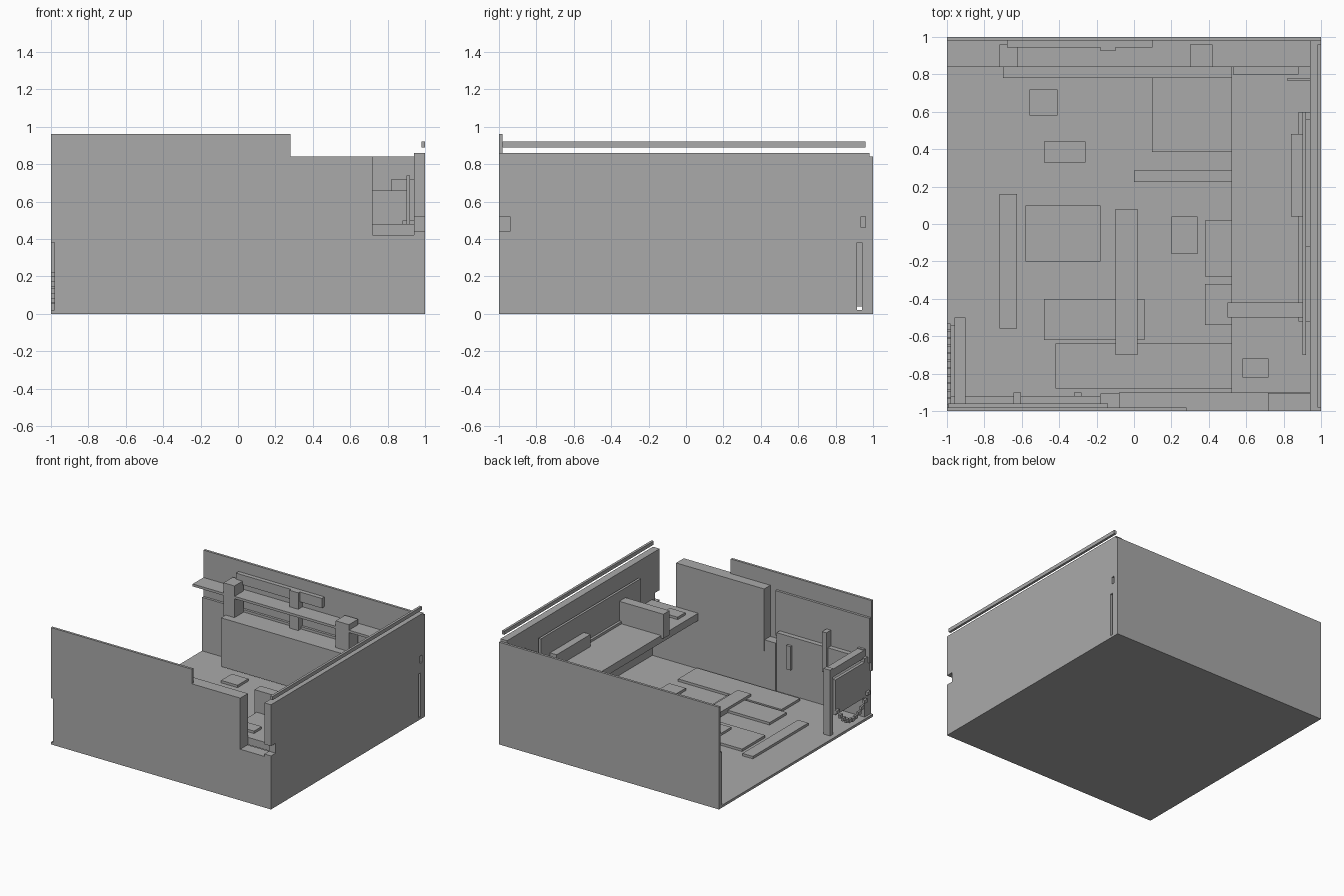
import bpy
import bmesh
from mathutils import Vector

default_cube = bpy.data.objects.get("Cube")
if default_cube:
    bpy.data.objects.remove(default_cube, do_unlink=True)

# One plain material for the whole room
grey = bpy.data.materials.new("plain_grey")
grey.use_nodes = True
grey.diffuse_color = (0.4, 0.4, 0.4, 1)
grey.node_tree.nodes["Principled BSDF"].inputs["Base Color"].default_value = (0.4, 0.4, 0.4, 1)

# Shared levels
FLOOR = 0.02
COUNTER = 0.48
WALL_TOP = 0.84


def box(name, x, y, z):
    """Make a box from its start and end along each axis."""
    bm = bmesh.new()
    bmesh.ops.create_cube(bm, size=1)
    low, high = (Vector(corner) for corner in zip(x, y, z))
    for vert in bm.verts:
        vert.co = Vector(((vert.co[i] + 0.5) * (high - low)[i] + low[i]) for i in range(3))
    mesh = bpy.data.meshes.new(name)
    bm.to_mesh(mesh)
    bm.free()
    mesh.materials.append(grey)
    part = bpy.data.objects.new(name, mesh)
    bpy.context.scene.collection.objects.link(part)
    return part


def floor_plate(name, x, y, top=0.04):
    return box(name, x=x, y=y, z=(FLOOR, top))


def cut(part, name, x, y, z):
    """Cut a rectangular opening out of a part."""
    cutter = box(name, x, y, z)
    cutter.hide_render = True
    cutter.hide_viewport = True
    cutter.display_type = 'WIRE'
    opening = part.modifiers.new(name, 'BOOLEAN')
    opening.operation = 'DIFFERENCE'
    opening.solver = 'EXACT'
    opening.object = cutter


# Floor and outer walls
box("floor", x=(-1, 1), y=(-1, 1), z=(0, FLOOR))
box("back_wall", x=(-1, 1), y=(0.98, 1), z=(0, WALL_TOP))
box("back_wall_base", x=(-1, 0.94), y=(0.96, 0.985), z=(0.01, 0.46))

right_wall = box("side_wall", x=(0.94, 1), y=(-1, 0.98), z=(0, 0.86))
cut(right_wall, "tall_slot_cutter", x=(0.9, 1.1), y=(0.915, 0.94), z=(FLOOR, 0.38))
cut(right_wall, "small_slot_cutter", x=(0.9, 1.1), y=(0.935, 0.96), z=(0.46, 0.52))
cut(right_wall, "corner_notch_cutter", x=(0.9, 1.1), y=(-1.1, -0.94), z=(0.44, 0.52))
box("side_wall_rail", x=(0.98, 1), y=(-0.98, 0.96), z=(0.89, 0.92))

# Stepped front wall
front_wall = box("front_wall_tall", x=(-1, 0.28), y=(-1, -0.98), z=(0, 0.96))
cut(front_wall, "front_edge_cutter", x=(-1.1, -0.98), y=(-1.1, -0.9), z=(FLOOR, 0.38))
box("front_wall_thick", x=(-0.08, 0.72), y=(-0.995, -0.9), z=(0.33, WALL_TOP))
box("front_wall_middle", x=(0.27, 0.72), y=(-1, -0.95), z=(0, WALL_TOP))
box("front_wall_low", x=(-0.18, 0.95), y=(-0.998, -0.905), z=(0.005, 0.42))
box("front_wall_corner", x=(0.7, 1), y=(-1, -0.97), z=(0, 0.42))
box("front_wall_base", x=(-0.98, -0.18), y=(-0.99, -0.92), z=(0.01, 0.5))
box("front_wall_panel", x=(-0.995, -0.14), y=(-0.985, -0.96), z=(0.45, 0.82))
box("front_wall_post", x=(-0.645, -0.605), y=(-0.965, -0.9), z=(0.3, 0.63))
box("front_wall_plate", x=(-0.32, -0.28), y=(-0.925, -0.9), z=(0.235, 0.43))

# Long side counter with the parts standing on it
box("side_counter", x=(0.52, 0.945), y=(-0.9, 0.84), z=(0.42, COUNTER))
box("counter_divider", x=(0.5, 0.92), y=(-0.5, -0.42), z=(0.46, 0.66))
box("counter_mat", x=(0.88, 0.942), y=(-0.52, 0.6), z=(COUNTER - 0.01, 0.5))
box("counter_tray", x=(0.58, 0.72), y=(-0.82, -0.72), z=(COUNTER - 0.01, 0.5))
box("counter_box", x=(0.84, 0.9), y=(0.04, 0.48), z=(COUNTER - 0.01, 0.58))
box("counter_back_strip", x=(0.53, 0.88), y=(0.8, 0.845), z=(COUNTER - 0.01, 0.52))
box("counter_small_panel", x=(0.82, 0.94), y=(0.765, 0.78), z=(0.66, 0.72))
box("side_wall_panel", x=(0.9, 0.92), y=(-0.7, 0.6), z=(COUNTER, 0.74))
box("side_wall_backing", x=(0.915, 0.945), y=(-0.12, 0.56), z=(COUNTER, 0.72))

# Back bench, shelf and shelf supports
box("back_bench", x=(-0.7, 0.53), y=(0.78, 0.965), z=(0.04, 0.44))
box("back_shelf", x=(-1, 0.945), y=(0.84, 0.985), z=(0.595, 0.615))
for side, x, top in (("left", (-0.72, -0.62), 0.7), ("right", (0.3, 0.42), 0.66)):
    box("shelf_post_" + side, x=x, y=(0.84, 0.96), z=(0.42, top))
box("back_wall_strip", x=(-0.68, 0.1), y=(0.945, 0.985), z=(0.67, 0.75))
box("back_wall_bracket", x=(-0.18, -0.1), y=(0.925, 0.985), z=(0.42, 0.75))

# Low plates and blocks on the floor
floor_plate("floor_mat_front", x=(-0.42, 0.52), y=(-0.88, -0.64))
floor_plate("floor_mat_middle", x=(-0.48, 0.055), y=(-0.62, -0.4))
floor_plate("floor_mat_center", x=(-0.58, -0.18), y=(-0.2, 0.1))
floor_plate("floor_mat_long", x=(-0.72, -0.625), y=(-0.56, 0.16))
floor_plate("floor_tile_back", x=(-0.56, -0.41), y=(0.58, 0.72))
floor_plate("floor_tile_near_back", x=(-0.48, -0.26), y=(0.33, 0.44))
floor_plate("floor_plank", x=(-0.1, 0.02), y=(-0.7, 0.08), top=0.06)
floor_plate("floor_step_front", x=(0.38, 0.53), y=(-0.54, -0.32))
floor_plate("floor_step_back", x=(0.38, 0.53), y=(-0.28, 0.02))
floor_plate("floor_block", x=(0.2, 0.34), y=(-0.16, 0.04), top=0.1)
floor_plate("low_divider", x=(0, 0.53), y=(0.225, 0.285), top=0.25)
floor_plate("low_cabinet", x=(0.095, 0.53), y=(0.385, 0.785), top=0.2)

# Gate frame at the open side
for end, y in (("back", (-0.54, -0.5)), ("front", (-0.98, -0.94))):
    box("gate_post_" + end, x=(-0.96, -0.9), y=y, z=(FLOOR - 0.01, 0.56))
box("gate_beam", x=(-0.96, -0.9), y=(-0.945, -0.535), z=(0.49, 0.555))
box("gate_panel", x=(-0.98, -0.955), y=(-0.96, -0.54), z=(0.18, 0.47))

# Hanging chain of small links across the gate
LINKS = 11
for i in range(LINKS):
    t = 2 * i / (LINKS - 1) - 1
    y = -0.75 + 0.2 * t
    z = 0.07 + 0.14 * t * t
    box("chain_link_" + str(i + 1), x=(-1, -0.98), y=(y - 0.018, y + 0.018),
        z=(z - 0.014, z + 0.014))
